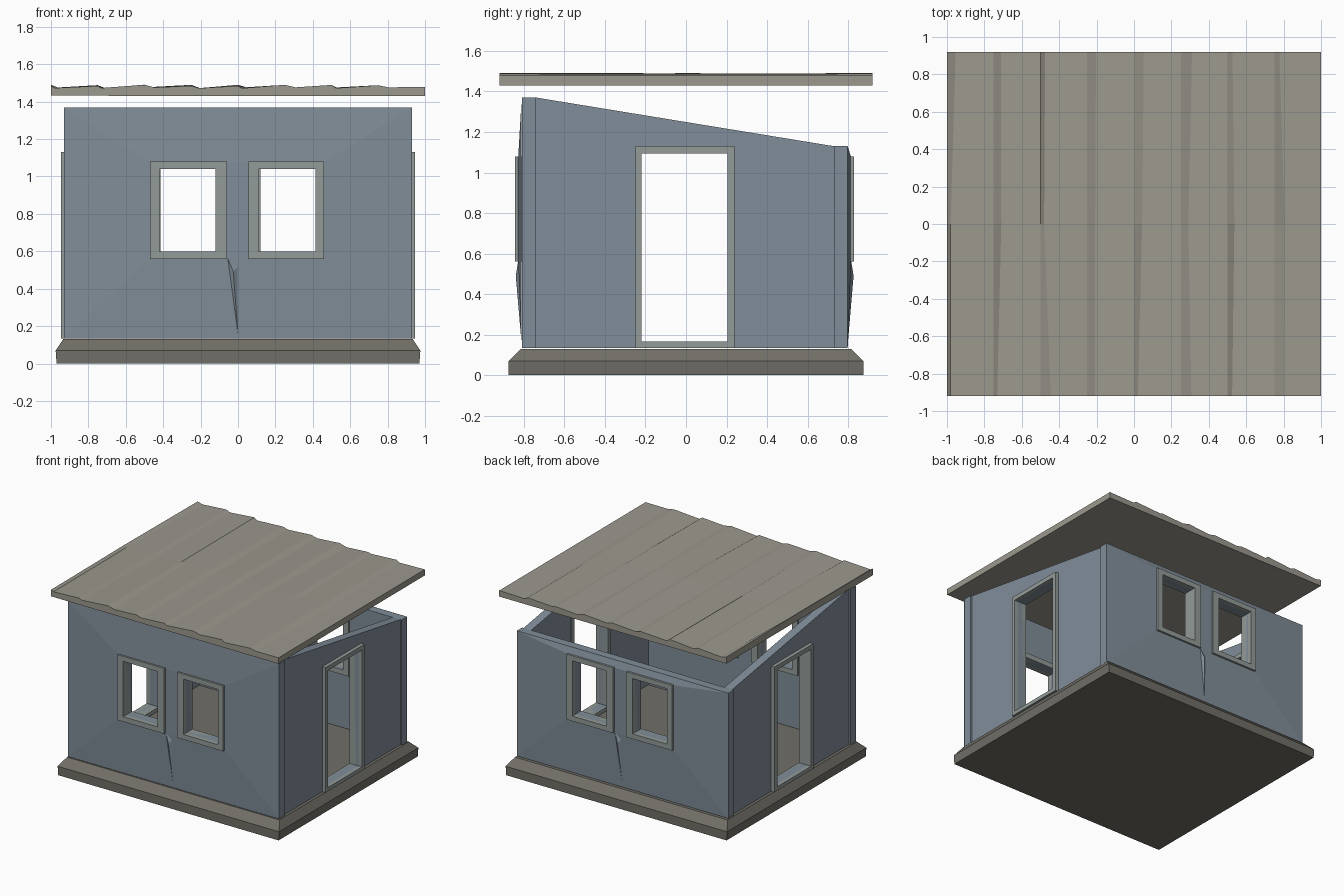
import bpy, bmesh, random
from mathutils import Matrix

if "Cube" in bpy.data.objects:
    bpy.data.objects.remove(bpy.data.objects["Cube"])

random.seed(4)


def material(name, rgb):
    m = bpy.data.materials.new(name)
    m.diffuse_color = (*rgb, 1)
    m.use_nodes = True
    m.node_tree.nodes["Principled BSDF"].inputs["Base Color"].default_value = m.diffuse_color
    return m


WALL = material("wall_paint", (0.22, 0.27, 0.32))
TRIM = material("trim_paint", (0.29, 0.33, 0.31))
ROOF = material("roof_boards", (0.33, 0.315, 0.27))
STONE = material("base_stone", (0.165, 0.157, 0.135))


def add(name, mesh, mat):
    mesh.materials.clear()
    mesh.materials.append(mat)
    ob = bpy.data.objects.new(name, mesh)
    bpy.context.collection.objects.link(ob)
    return ob


def mesh_from(name, verts, faces, mat):
    bm = bmesh.new()
    vs = [bm.verts.new(v) for v in verts]
    for f in faces:
        bm.faces.new([vs[i] for i in f])
    bmesh.ops.recalc_face_normals(bm, faces=bm.faces)
    me = bpy.data.meshes.new(name)
    bm.to_mesh(me)
    bm.free()
    return add(name, me, mat)


def rect(x0, x1, z0, z1):
    return [(x0, z0), (x1, z0), (x1, z1), (x0, z1)]


def panel(name, outlines, d0, d1, basis, mat):
    """Flat slab with holes: filled 2D curve extruded between depths d0 and d1."""
    cu = bpy.data.curves.new(name, 'CURVE')
    cu.dimensions = '2D'
    cu.fill_mode = 'BOTH'
    cu.extrude = abs(d1 - d0) / 2
    for pts in outlines:
        sp = cu.splines.new('POLY')
        sp.points.add(len(pts) - 1)
        for p, (x, y) in zip(sp.points, pts):
            p.co = (x, y, 0, 1)
        sp.use_cyclic_u = True
    tmp = bpy.data.objects.new(name + "_tmp", cu)
    bpy.context.collection.objects.link(tmp)
    bpy.context.view_layer.update()
    dg = bpy.context.evaluated_depsgraph_get()
    me = bpy.data.meshes.new_from_object(tmp.evaluated_get(dg))
    bpy.data.objects.remove(tmp)
    bpy.data.curves.remove(cu)
    me.transform(basis @ Matrix.Translation((0, 0, (d0 + d1) / 2)))
    for poly in me.polygons:
        poly.use_smooth = False
    return add(name, me, mat)


# local (across, up, outward) to world for each side
FRONT = Matrix(((1, 0, 0, 0), (0, 0, -1, 0), (0, 1, 0, 0), (0, 0, 0, 1)))
BACK = Matrix.Rotation(3.14159265, 4, 'Z') @ FRONT
RIGHT = Matrix(((0, 0, 1, 0), (1, 0, 0, 0), (0, 1, 0, 0), (0, 0, 0, 1)))
LEFT = Matrix.Diagonal((-1, 1, 1, 1)) @ RIGHT

# base slab with sloped upper edge
rings = [(0.97, 0.875, 0), (0.975, 0.875, 0.07), (0.935, 0.815, 0.13)]
verts = [(sx * x, sy * y, z) for x, y, z in rings
         for sx, sy in ((-1, -1), (1, -1), (1, 1), (-1, 1))]
faces = [(0, 1, 2, 3), (8, 9, 10, 11)]
faces += [(r + i, r + (i + 1) % 4, r + 4 + (i + 1) % 4, r + 4 + i)
          for r in (0, 4) for i in range(4)]
mesh_from("base", verts, faces, STONE)

# front and back walls with windows
windows = [((-0.42, -0.12), (-0.47, -0.06)), ((0.11, 0.415), (0.055, 0.46))]
for side, basis, top, d0, d1 in (("front", FRONT, 1.37, 0.74, 0.81),
                                 ("back", BACK, 1.13, 0.73, 0.797)):
    holes = [rect(*w[0], 0.60, 1.04) for w in windows]
    panel(side + "_wall", [rect(-0.93, 0.93, 0.135, top)] + holes, d0, d1, basis, WALL)
    for (a, b), label in zip(windows, ("left", "right")):
        panel(f"{side}_{label}_window_frame",
              [rect(*b, 0.56, 1.08), rect(*a, 0.60, 1.04)], d0 - 0.01, d1 + 0.033, basis, TRIM)
    # wall face bulging gently towards the windows
    e, h = d1 + 0.001, d1 + 0.018
    v = [(x, z, e) for x, z in rect(-0.93, 0.93, 0.135, top)]
    v += [(x, z, h) for x, z in rect(-0.47, 0.46, 0.565, 1.075)]
    v += [(x, z, h) for x, z in rect(-0.065, 0.06, 0.565, 1.075)]
    f = [(0, 1, 5, 9, 8, 4), (1, 2, 6, 5), (2, 3, 7, 11, 10, 6), (3, 0, 4, 7), (8, 9, 10, 11)]
    skin = mesh_from(side + "_wall_bulge", v, f, WALL)
    skin.data.transform(basis)
    # raised crease under the windows
    v = [(0, 0.15, e), (-0.055, 0.565, h), (0.0, 0.52, h - 0.003), (-0.025, 0.49, h + 0.012)]
    fold = mesh_from(side + "_wall_crease", v, [(0, 1, 3), (0, 3, 2), (1, 2, 3), (0, 2, 1)], WALL)
    fold.data.transform(basis)

# side walls with sloped tops and doorways
for side, basis in (("right", RIGHT), ("left", LEFT)):
    slope = [(-0.74, 0.135), (0.73, 0.135), (0.73, 1.13), (-0.74, 1.37)]
    door = rect(-0.22, 0.205, 0.165, 1.095)
    panel(side + "_wall", [slope, door], 0.85, 0.918, basis, WALL)
    panel(side + "_door_frame", [rect(-0.25, 0.24, 0.135, 1.13), door],
          0.84, 0.947, basis, TRIM)

for ob in bpy.data.objects:
    if ob.name.startswith(("left_wall", "left_door")):
        ob.data.flip_normals()

# roof of uneven overlapping boards
rows = []
for y in (-0.92, 0.0, 0.92):
    row = []
    for k in range(8):
        x = -1 + 0.25 * k
        row += [(x, y, 1.487 + random.uniform(-0.004, 0.004)),
                (x + random.uniform(0.015, 0.065), y, 1.474 + random.uniform(-0.004, 0.004))]
    rows.append(row + [(1, y, 1.478)])
n = len(rows[0])
verts = [p for row in rows for p in row]
faces = [(r * n + i, r * n + i + 1, r * n + n + i + 1, r * n + n + i)
         for r in range(2) for i in range(n - 1)]
b = len(verts)
verts += [(-1, -0.92, 1.432), (1, -0.92, 1.43), (1, 0.92, 1.43), (-1, 0.92, 1.432)]
faces += [(b, b + 1, b + 2, b + 3),
          tuple(range(n)) + (b + 1, b),
          tuple(range(2 * n, 3 * n)) + (b + 2, b + 3),
          (0, n, 2 * n, b + 3, b),
          (n - 1, 2 * n - 1, 3 * n - 1, b + 2, b + 1)]
mesh_from("roof", verts, faces, ROOF)
